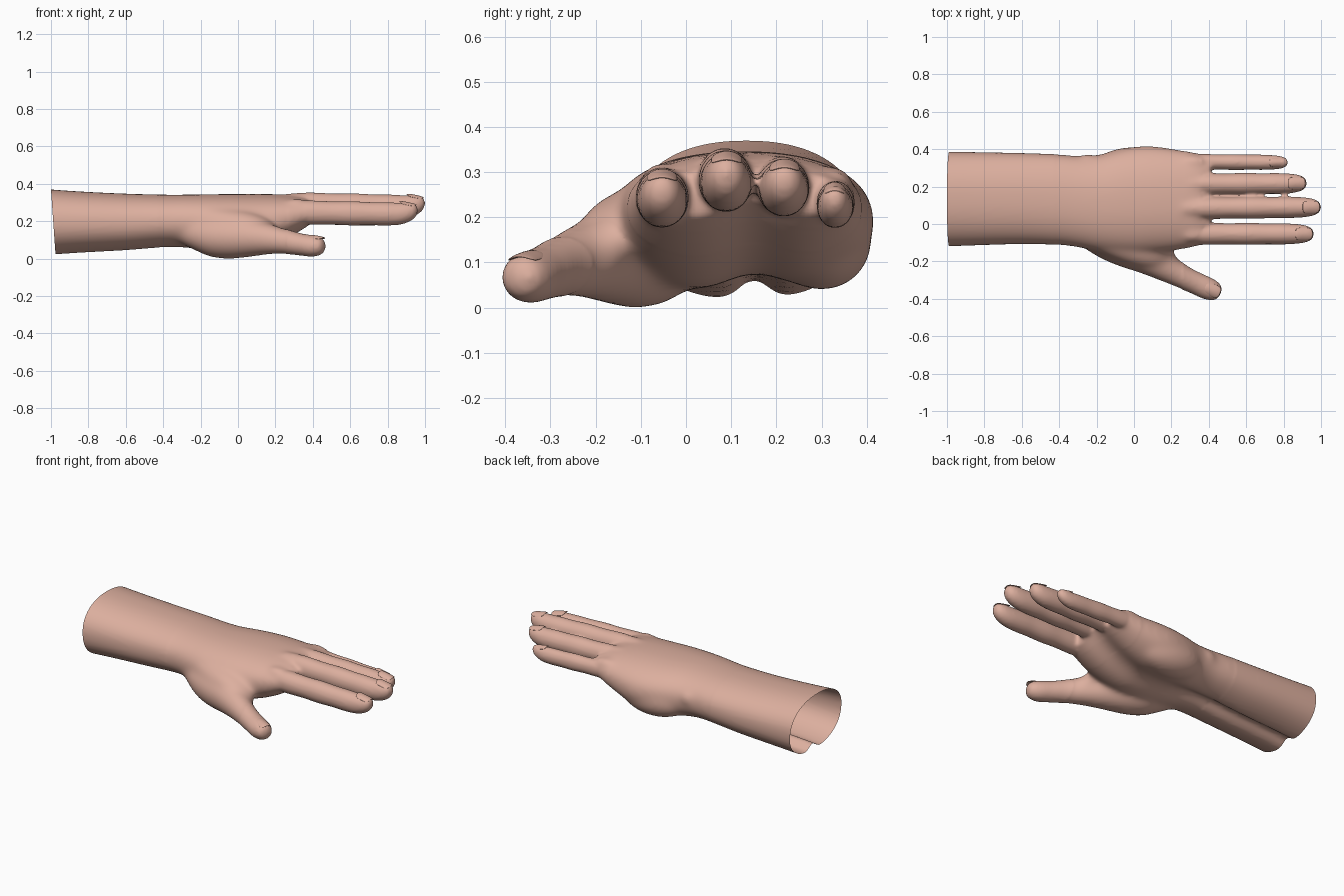
import bpy, bmesh, math
from mathutils import Vector, Matrix

if "Cube" in bpy.data.objects:
    bpy.data.objects.remove(bpy.data.objects["Cube"])

skin = bpy.data.materials.new("skin")
skin.diffuse_color = (0.72, 0.43, 0.345, 1)
skin.use_nodes = True
skin.node_tree.nodes["Principled BSDF"].inputs["Base Color"].default_value = skin.diffuse_color


def spline(pts, steps):
    """Catmull-Rom interpolation of tuples."""
    out = []
    for i in range(len(pts) - 1):
        p0, p1 = pts[max(i - 1, 0)], pts[i]
        p2, p3 = pts[i + 1], pts[min(i + 2, len(pts) - 1)]
        for s in range(steps):
            t = s / steps
            out.append(tuple(
                0.5 * (2 * b + (c - a) * t + (2 * a - 5 * b + 4 * c - d) * t * t
                       + (3 * b - a - 3 * c + d) * t ** 3)
                for a, b, c, d in zip(p0, p1, p2, p3)))
    return out + [pts[-1]]


def spow(v, e):
    return math.copysign(abs(v) ** e, v)


def loft(bm, sections, steps=5, n=2.0, groove=0.0, seg=48):
    """Closed tube through (x, y, z, half width, half height) sections."""
    secs = spline(sections, steps)
    rings = []
    for i, (x, y, z, w, h) in enumerate(secs):
        a, b = secs[max(i - 1, 0)], secs[min(i + 1, len(secs) - 1)]
        side = Vector((-(b[1] - a[1]), b[0] - a[0], 0)).normalized()
        if groove:
            side = Vector((0, 1, 0))
        # narrow tendon groove under the arm, wide hollow under the palm
        wide = 0.042 + 0.045 * min(1, max(0, (x + .3) / .2))
        ring = []
        for k in range(seg):
            t = 2 * math.pi * k / seg
            c, s = spow(math.cos(t), 2 / n), spow(math.sin(t), 2 / n)
            p = Vector((x, y, z)) + side * (w * c) + Vector((0, 0, h * s))
            if s < 0:
                p.z += groove * math.exp(-((p.y - 0.15) / wide) ** 2)
            ring.append(bm.verts.new(p))
        rings.append(ring)
    for r, q in zip(rings, rings[1:]):
        for k in range(seg):
            bm.faces.new((r[k], r[(k + 1) % seg], q[(k + 1) % seg], q[k]))
    bm.faces.new(rings[0][::-1])
    bm.faces.new(rings[-1])


def blob(bm, centre, radii, rot=0):
    bmesh.ops.create_uvsphere(
        bm, u_segments=32, v_segments=20, radius=1,
        matrix=Matrix.Translation(centre) @ Matrix.Rotation(rot, 4, 'Z')
        @ Matrix.Diagonal((*radii, 1)))


bm = bmesh.new()

# forearm and palm: x, y min, y max, z min, z max
body = [(-1.06, -.122, .387, .012, .374), (-.85, -.114, .384, .026, .359),
        (-.6, -.107, .379, .04, .347), (-.4, -.112, .372, .056, .342),
        (-.28, -.128, .363, .054, .342), (-.18, -.15, .372, .038, .343),
        (-.08, -.162, .398, .03, .345), (.02, -.165, .414, .03, .346),
        (.12, -.155, .414, .042, .346), (.24, -.138, .396, .085, .342),
        (.34, -.117, .378, .14, .331), (.41, -.102, .366, .192, .302)]
loft(bm, [(x, (a + b) / 2, (c + d) / 2, (b - a) / 2, (d - c) / 2)
          for x, a, b, c, d in body], n=2.25, groove=0.046, seg=80)

# fingers: y at base, y at tip, tip x, z at base, z at tip, half width, half height
fingers = [(-.052, -.053, .963, .248, .236, .058, .064),
           (.085, .09, 1.001, .288, .273, .059, .067),
           (.213, .218, .925, .273, .259, .057, .063),
           (.333, .329, .824, .24, .219, .042, .05)]
shape = [(0, .9), (.18, 1.02), (.36, .98), (.5, 1.02), (.64, .97), (.75, .98),
         (.85, .93), (.91, .85), (.955, .71), (.985, .47), (1, .06)]
nails = []
for y0, y1, tip, z0, z1, w, h in fingers:
    base = .25
    path = []
    for t, f in shape:
        lift = .024 * max(0, (t - .8) / .2) ** 2
        path.append((base + t * (tip - base), y0 + t * (y1 - y0),
                     z0 + t * (z1 - z0) + lift, w * f, h * f))
    loft(bm, path, seg=32)
    nails.append((Vector((tip - .054, y1, z1 + h * .85 + .0065)), w * .58, 0, .2))

# thumb with fleshy base
loft(bm, [(-.34, .01, .15, .06, .05), (-.24, -.035, .135, .095, .085),
          (-.14, -.075, .12, .115, .112), (-.04, -.115, .115, .118, .116),
          (.06, -.163, .113, .105, .105), (.16, -.225, .105, .082, .084),
          (.25, -.278, .092, .065, .068), (.33, -.316, .077, .06, .06),
          (.39, -.343, .068, .06, .058), (.43, -.358, .067, .052, .051),
          (.455, -.366, .067, .036, .034), (.466, -.37, .067, .004, .004)], seg=40)

# web between thumb and index finger
loft(bm, [(-.2, -.06, .2, .08, .09), (-.05, -.105, .18, .098, .088),
          (.06, -.14, .17, .095, .08), (.14, -.165, .155, .078, .065),
          (.2, -.182, .135, .045, .04), (.225, -.188, .125, .01, .015)])

# heel of the hand, wrist bone and knuckles
blob(bm, (.0, .3, .15), (.22, .112, .112))
blob(bm, (-.25, .335, .215), (.05, .04, .05))
for y, z in ((-.055, .27), (.085, .3), (.21, .288), (.325, .262)):
    blob(bm, (.31, y, z), (.085, .046, .05))

mesh = bpy.data.meshes.new("hand")
bmesh.ops.recalc_face_normals(bm, faces=bm.faces)
bm.to_mesh(mesh)
bm.free()
hand = bpy.data.objects.new("hand", mesh)
bpy.context.collection.objects.link(hand)
bpy.context.view_layer.objects.active = hand
hand.select_set(True)

# merge the parts into one skin
mod = hand.modifiers.new("merge", 'REMESH')
mod.mode = 'VOXEL'
mod.voxel_size = 0.009
bpy.ops.object.modifier_apply(modifier="merge")

# blend the joins, more strongly over the palm, and open the forearm end
bm = bmesh.new()
bm.from_mesh(hand.data)
for i in range(30):
    vs = [v for v in bm.verts if i < 4 or (-.42 < v.co.x < .36 and
          not (v.co.x > .26 and v.co.y < -.2)
          and not (i > 14 and v.co.x > .27))]
    bmesh.ops.smooth_vert(bm, verts=vs, factor=0.5,
                          use_axis_x=True, use_axis_y=True, use_axis_z=True)
bmesh.ops.bisect_plane(bm, geom=bm.verts[:] + bm.edges[:] + bm.faces[:],
                       plane_co=(-1, 0, .37), plane_no=(-1, 0, -.07),
                       clear_outer=True)
for f in bm.faces:
    f.smooth = True
bm.to_mesh(hand.data)
bm.free()
hand.data.materials.clear()
hand.data.materials.append(skin)

# fingernails: rounded plates sitting in the finger tops
nails.append((Vector((.418, -.353, .119)), .034, -.38, .14))
names = ["index", "middle", "ring", "little", "thumb"]
for name, (pos, w, yaw, pitch) in zip(names, nails):
    bm = bmesh.new()
    bmesh.ops.create_uvsphere(bm, u_segments=32, v_segments=16, radius=1)
    for v in bm.verts:
        r = math.hypot(v.co.x, v.co.y)
        if r > 1e-5:
            c, s = v.co.x / r, v.co.y / r
            k = r / (c ** 4 + s ** 4) ** .25
            v.co.x, v.co.y = c * k, s * k
        bend = -.011 * v.co.y ** 2
        v.co = Vector((v.co.x * .046, v.co.y * w, v.co.z * .0048 + bend))
    for f in bm.faces:
        f.smooth = True
    bm.transform(Matrix.Translation(pos) @ Matrix.Rotation(yaw, 4, 'Z')
                 @ Matrix.Rotation(pitch, 4, 'Y'))
    me = bpy.data.meshes.new(name + "_nail")
    bm.to_mesh(me)
    bm.free()
    me.materials.append(skin)
    bpy.context.collection.objects.link(bpy.data.objects.new(name + "_nail", me))
